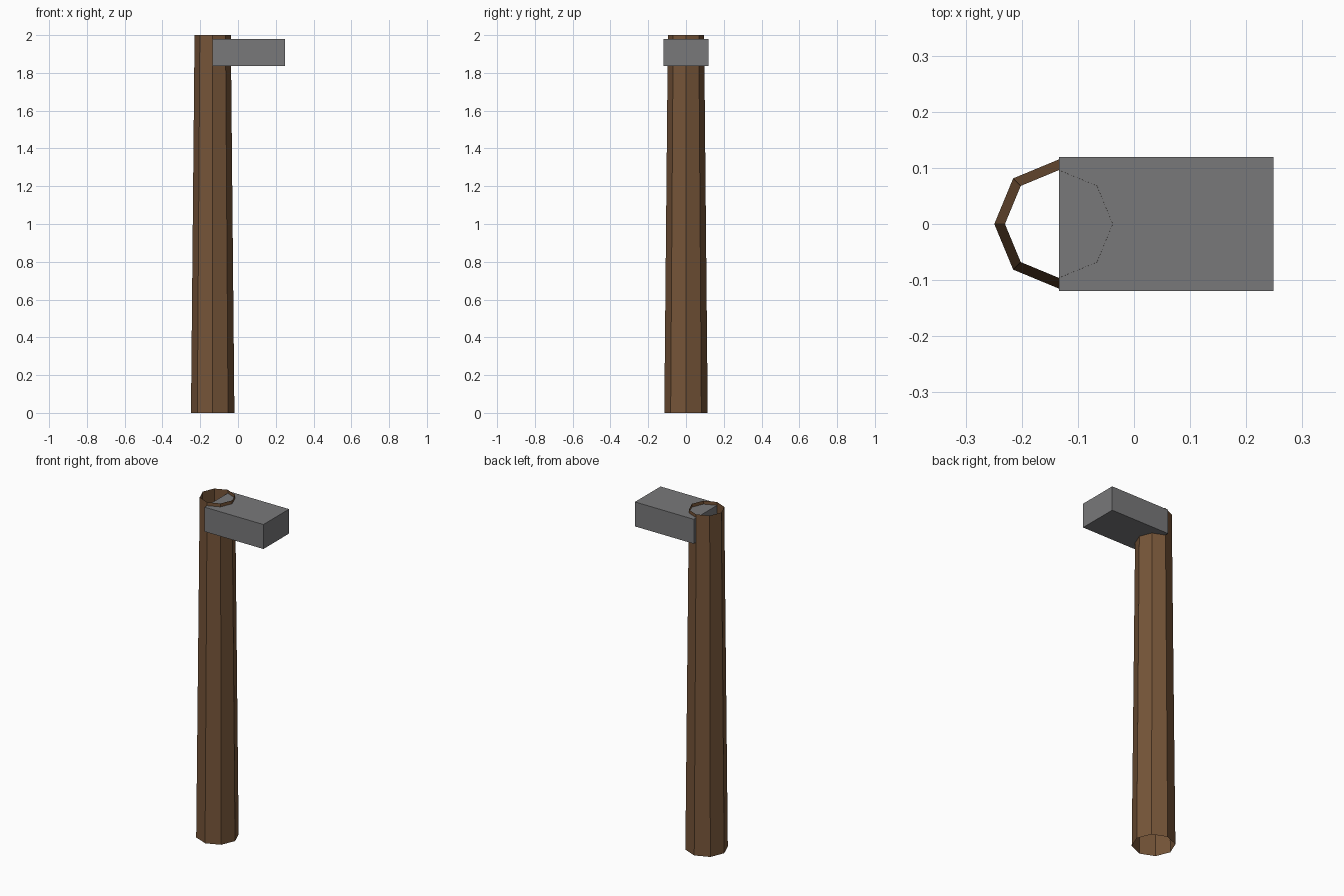
import bpy
import bmesh
from mathutils import Matrix, Vector

if "Cube" in bpy.data.objects:
    bpy.data.objects.remove(bpy.data.objects["Cube"], do_unlink=True)


def make_material(name, rgb):
    mat = bpy.data.materials.new(name)
    mat.use_nodes = True
    color = (*rgb, 1.0)
    mat.diffuse_color = color
    bsdf = mat.node_tree.nodes["Principled BSDF"]
    bsdf.inputs["Base Color"].default_value = color
    bsdf.inputs["Roughness"].default_value = 0.9
    return mat


def add_object(name, bm, mat):
    mesh = bpy.data.meshes.new(name)
    bm.to_mesh(mesh)
    bm.free()
    mesh.materials.append(mat)
    obj = bpy.data.objects.new(name, mesh)
    bpy.context.collection.objects.link(obj)
    return obj


wood = make_material("brown_wood", (0.18, 0.09, 0.04))
metal = make_material("grey_metal", (0.19, 0.19, 0.195))

POLE_X = -0.134
HEIGHT = 2.0

# Tapered eight-sided pole, open at both ends
bm = bmesh.new()
bmesh.ops.create_cone(bm, cap_ends=False, segments=8, radius1=0.115,
                      radius2=0.096, depth=HEIGHT,
                      matrix=Matrix.Translation((POLE_X, 0, HEIGHT / 2)))
add_object("pole", bm, wood)

# Lamp head block, reaching out from the pole's axis
low = Vector((POLE_X, -0.119, 1.836))
high = Vector((0.249, 0.119, 1.98))
bm = bmesh.new()
bmesh.ops.create_cube(bm, size=1.0, matrix=Matrix.Translation((low + high) / 2)
                      @ Matrix.Diagonal((*(high - low), 1.0)))
add_object("head_block", bm, metal)
